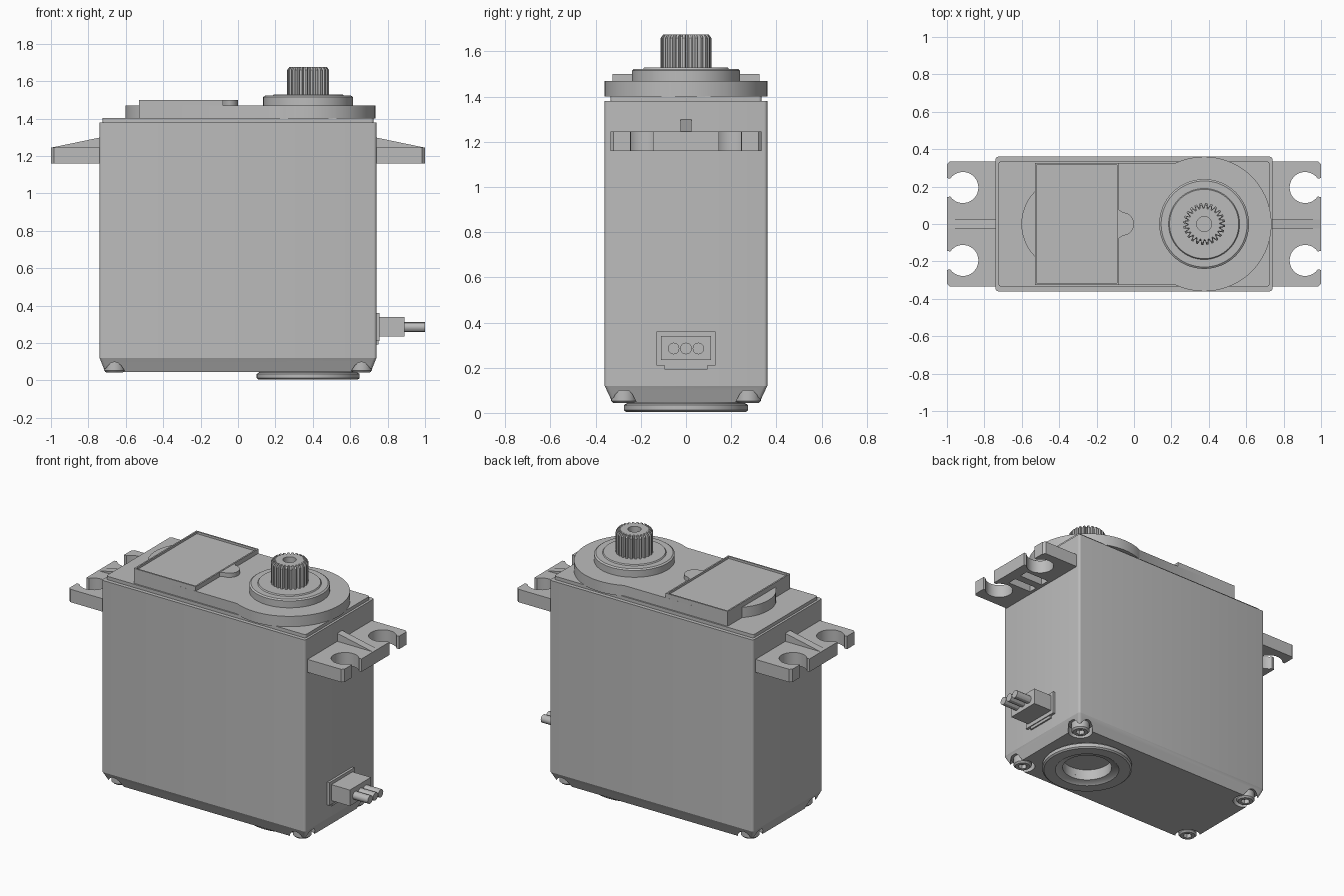
import bpy, bmesh
from math import sin, cos, pi, radians, hypot, asin, sqrt

if "Cube" in bpy.data.objects:
    bpy.data.objects.remove(bpy.data.objects["Cube"], do_unlink=True)

grey = bpy.data.materials.new("plain grey")
grey.use_nodes = True
grey.diffuse_color = (0.5, 0.5, 0.5, 1)
grey.node_tree.nodes["Principled BSDF"].inputs["Base Color"].default_value = (0.5, 0.5, 0.5, 1)
parts = []


def finish(name, bm):
    bmesh.ops.recalc_face_normals(bm, faces=bm.faces)
    mesh = bpy.data.meshes.new(name)
    bm.to_mesh(mesh)
    bm.free()
    mesh.materials.append(grey)
    ob = bpy.data.objects.new(name, mesh)
    bpy.context.collection.objects.link(ob)
    parts.append(ob)
    return ob


def loft(name, sections, inset=None):
    """Skin a stack of (outline, z) sections and cap both ends."""
    bm = bmesh.new()
    rings = [[bm.verts.new((x, y, z)) for x, y in pts] for pts, z in sections]
    n = len(rings[0])
    for a, b in zip(rings, rings[1:]):
        for i in range(n):
            bm.faces.new((a[i], a[(i + 1) % n], b[(i + 1) % n], b[i]))
    bm.faces.new(rings[0][::-1])
    top = bm.faces.new(rings[-1])
    if inset:
        bmesh.ops.recalc_face_normals(bm, faces=bm.faces)
        bmesh.ops.inset_region(bm, faces=[top], thickness=inset, depth=0)
        low = bmesh.ops.extrude_face_region(bm, geom=[top])
        bmesh.ops.translate(bm, vec=(0, 0, -inset),
                            verts=[v for v in low["geom"] if isinstance(v, bmesh.types.BMVert)])
        if top.is_valid:
            bm.faces.remove(top)
    return finish(name, bm)


def prism(name, pts, z0, z1, inset=None):
    return loft(name, [(pts, z0), (pts, z1)], inset)


def arc(cx, cy, r, a0=0, a1=360, n=48):
    full = a1 - a0 == 360
    return [(cx + r * cos(radians(a0 + (a1 - a0) * i / n)),
             cy + r * sin(radians(a0 + (a1 - a0) * i / n))) for i in range(n + (not full))]


def rect(x0, x1, y0, y1, r=0):
    if not r:
        return [(x0, y0), (x1, y0), (x1, y1), (x0, y1)]
    return (arc(x1 - r, y1 - r, r, 0, 90, 4) + arc(x0 + r, y1 - r, r, 90, 180, 4)
            + arc(x0 + r, y0 + r, r, 180, 270, 4) + arc(x1 - r, y0 + r, r, 270, 359.9, 4))


def block(hx, hy, r):
    return rect(-hx, hx, -hy, hy, r)


def lathe(name, cx, cy, profile, n=64):
    """Spin a closed (radius, z) profile into a ring."""
    bm = bmesh.new()
    rings = [[bm.verts.new((cx + r * cos(2 * pi * i / n), cy + r * sin(2 * pi * i / n), z))
              for r, z in profile] for i in range(n)]
    m = len(profile)
    for i in range(n):
        a, b = rings[i], rings[(i + 1) % n]
        for j in range(m):
            k = (j + 1) % m
            bm.faces.new((a[j], b[j], b[k], a[k]))
    return finish(name, bm)


def cut(ob, cutter):
    mod = ob.modifiers.new("cut", "BOOLEAN")
    mod.operation, mod.object, mod.solver = "DIFFERENCE", cutter, "EXACT"
    bpy.context.view_layer.objects.active = ob
    bpy.ops.object.modifier_apply(modifier=mod.name)
    parts.remove(cutter)
    bpy.data.objects.remove(cutter, do_unlink=True)


SHAFT = 0.375

# Main case, lid step and tapered base
prism("case", block(0.74, 0.36, 0.015), 0.12, 1.38)
prism("lid_step", block(0.725, 0.335, 0.015), 1.38, 1.402)
base = loft("base_cover", [(block(0.71, 0.325, 0.015), 0.045), (block(0.74, 0.36, 0.015), 0.12)])

# Corner screws sitting in pockets of the base
for sx in (-1, 1):
    for sy in (-1, 1):
        x, y = sx * 0.66, sy * 0.275
        cut(base, prism("pocket_cutter", arc(x, y, 0.075, n=24), 0, 0.1))
        screw = loft("base_screw", [(arc(x, y, 0.046, n=24), 0.043), (arc(x, y, 0.056, n=24), 0.053),
                                    (arc(x, y, 0.056, n=24), 0.105)])
        cut(screw, prism("socket_cutter", arc(x, y, 0.028, n=6), 0.03, 0.07))

# Bearing ring under the base, with a recessed hole
cut(base, prism("hole_cutter", arc(SHAFT, 0, 0.15), 0, 0.09))
lathe("base_ring", SHAFT, 0, [(0.15, 0.085), (0.15, 0.02), (0.185, 0.012), (0.195, 0.004), (0.265, 0.004),
                              (0.275, 0.012), (0.275, 0.035), (0.262, 0.042), (0.262, 0.06), (0.2, 0.085)])

# Raised gear cover: a straight deck blending into a round end
deck = arc(SHAFT, 0, 0.36, -115, 115, 56) + [(-0.3, 0.325), (-0.3, -0.325)]
prism("gear_cover", deck, 1.40, 1.47)
prism("round_step", arc(-0.355, 0, 0.247), 1.40, 1.47)
prism("label_block", rect(-0.53, -0.08, -0.325, 0.325), 1.40, 1.5, inset=0.014)
prism("label_tab", [(-0.085, -0.08), (-0.06, -0.062)] + arc(-0.062, 0, 0.062, -75, 75, 16)
      + [(-0.06, 0.062), (-0.085, 0.08)], 1.46, 1.498)

# Stepped collar around the output shaft
lathe("shaft_collar", SHAFT, 0, [(0.09, 1.46), (0.24, 1.46), (0.24, 1.515), (0.23, 1.522),
                                 (0.19, 1.522), (0.185, 1.529), (0.09, 1.529)])


# Splined output shaft with a screw hole
def spline(scale=1.0, teeth=24):
    pts = []
    for i in range(teeth):
        for f, r in ((0, 0.092), (0.25, 0.092), (0.42, 0.112), (0.83, 0.112)):
            a = 2 * pi * (i + f) / teeth
            pts.append((SHAFT + scale * r * cos(a), scale * r * sin(a)))
    return pts


shaft = loft("output_spline", [(spline(), 1.5), (spline(), 1.66), (spline(0.9), 1.675)])
cut(shaft, prism("bore_cutter", arc(SHAFT, 0, 0.04, n=32), 1.56, 1.7))


# Mounting ears with open screw slots and a sloping rib
def ear_outline(s):
    cx, cy, r, w = 0.915, 0.195, 0.083, 36
    lower = arc(cx, -cy, r, 360 - w, w, 28)
    upper = arc(cx, cy, r, 360 - w, w, 28)
    half = [(0.73, 0.335), (0.73, -0.335), (0.985, -0.335), (1.0, -0.32), (1.0, -cy - 0.05)]
    half += lower + [(1.0, -cy + 0.05), (1.0, cy - 0.05)]
    half += upper + [(1.0, cy + 0.05), (1.0, 0.32), (0.985, 0.335)]
    # Walk each slot from its outer lip round to the other lip
    return [(s * x, y) for x, y in half]


for s, side in ((1, "left"), (-1, "right")):
    ear = prism(side + "_ear", ear_outline(s), 1.16, 1.245)
    for t in (-1, 1):
        x0, x1 = sorted((s * 0.76, s * 0.93))
        y0, y1 = sorted((t * 0.025, t * 0.085))
        cut(ear, prism("underside_cutter", rect(x0, x1, y0, y1), 1.1, 1.21))
    bm = bmesh.new()
    ends = [[bm.verts.new((s * x, y, z)) for x, z in ((0.73, 1.2), (0.73, 1.3), (1.0, 1.244), (1.0, 1.2))]
            for y in (-0.025, 0.025)]
    for i in range(4):
        j = (i + 1) % 4
        bm.faces.new((ends[0][i], ends[0][j], ends[1][j], ends[1][i]))
    for end in ends:
        bm.faces.new(end)
    finish(side + "_ear_rib", bm)

# Cable outlet with three wires
prism("cable_flange", rect(0.73, 0.756, -0.13, 0.13), 0.21, 0.36)
prism("cable_plug", rect(0.75, 0.89, -0.11, 0.11), 0.235, 0.34)
prism("cable_clip", rect(0.73, 0.75, -0.095, 0.095), 0.192, 0.215)
for y in (-0.055, 0, 0.055):
    bm = bmesh.new()
    bmesh.ops.create_cone(bm, cap_ends=True, segments=12, radius1=0.026, radius2=0.026, depth=0.13)
    for v in bm.verts:
        x, vy, z = v.co
        v.co = (0.935 + z, y + vy, 0.285 + x)
    finish("wire", bm)

# Smooth round walls, keep hard edges
bpy.ops.object.select_all(action="DESELECT")
for ob in parts:
    ob.select_set(True)
bpy.context.view_layer.objects.active = parts[0]
bpy.ops.object.shade_smooth_by_angle(angle=radians(30))
